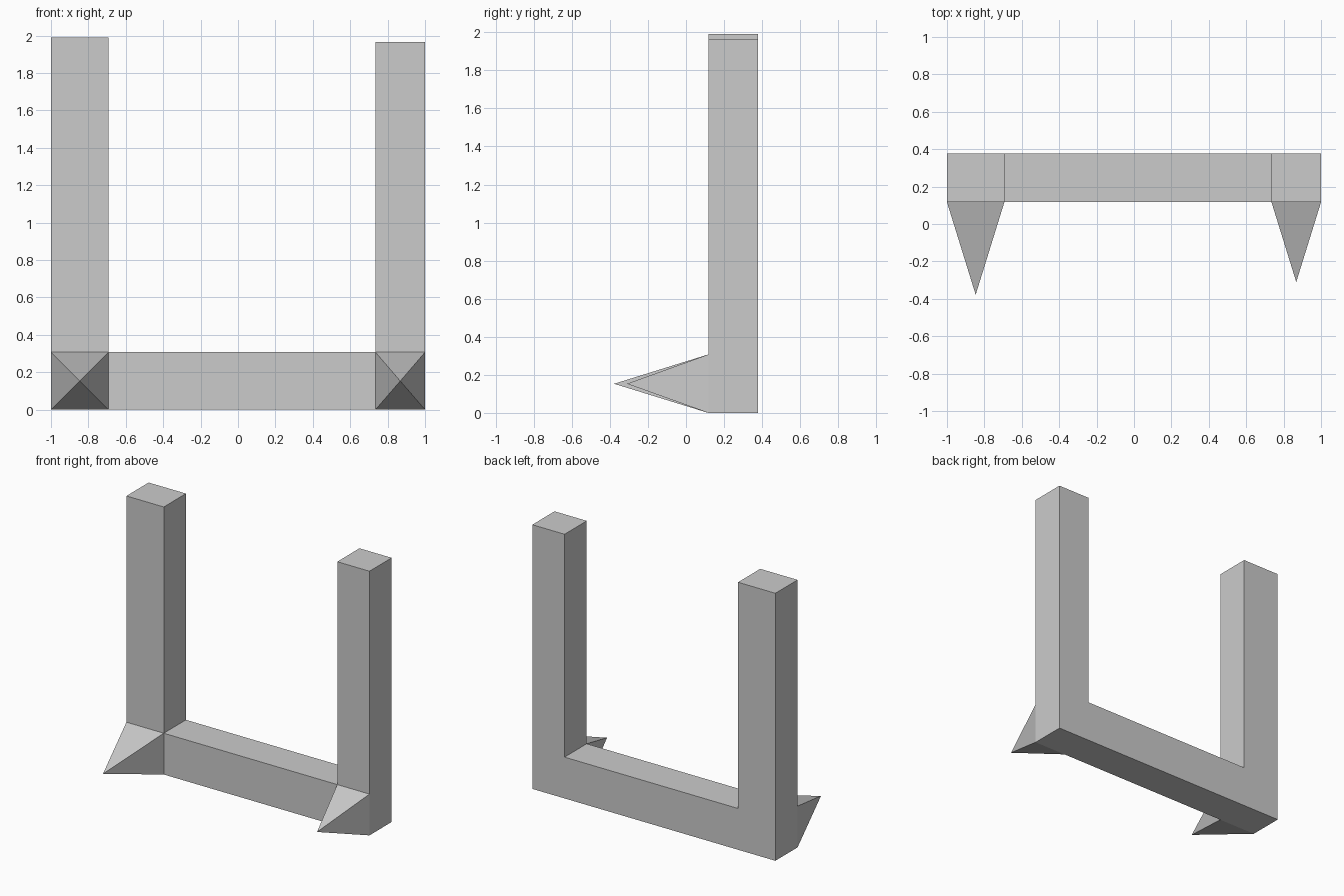
import bpy, bmesh

if "Cube" in bpy.data.objects:
    bpy.data.objects.remove(bpy.data.objects["Cube"])

FRONT, BACK = 0.117, 0.378
BAR_TOP, SPIKE_Z = 0.307, 0.153
# each post: inner x, outer x, top z, spike tip y
POSTS = [(-0.693, -1.0, 1.99, -0.378), (0.735, 1.0, 1.965, -0.31)]

bm = bmesh.new()


def panel(x0, x1, z0, z1):
    x0, x1 = sorted((x0, x1))
    corners = [(x0, z0), (x1, z0), (x1, z1), (x0, z1)]
    return bm.faces.new([bm.verts.new((x, FRONT, z)) for x, z in corners])


# U-shaped front: crossbar, corner blocks and uprights
panel(POSTS[0][0], POSTS[1][0], 0, BAR_TOP)
for inner, outer, top, tip in POSTS:
    panel(inner, outer, 0, BAR_TOP)
    panel(inner, outer, BAR_TOP, top)
bmesh.ops.remove_doubles(bm, verts=bm.verts[:], dist=1e-4)

# give the frame its depth
ext = bmesh.ops.extrude_face_region(bm, geom=bm.faces[:], use_keep_orig=True)
for v in ext["geom"]:
    if isinstance(v, bmesh.types.BMVert):
        v.co.y = BACK

# pull each front corner block out into a pyramid foot
for inner, outer, top, tip in POSTS:
    mid = (inner + outer) / 2
    corner = [f for f in bm.faces
              if abs(f.calc_center_median().y - FRONT) < 1e-4
              and abs(f.calc_center_median().x - mid) < 1e-3
              and f.calc_center_median().z < BAR_TOP]
    apex = bmesh.ops.poke(bm, faces=corner)["verts"][0]
    apex.co = (mid, tip, SPIKE_Z)

# clean coplanar seams
bmesh.ops.recalc_face_normals(bm, faces=bm.faces[:])
bmesh.ops.dissolve_limit(bm, angle_limit=0.01, verts=bm.verts[:], edges=bm.edges[:])

mesh = bpy.data.meshes.new("spiked_frame")
bm.to_mesh(mesh)
bm.free()
bpy.context.collection.objects.link(bpy.data.objects.new("spiked_frame", mesh))
